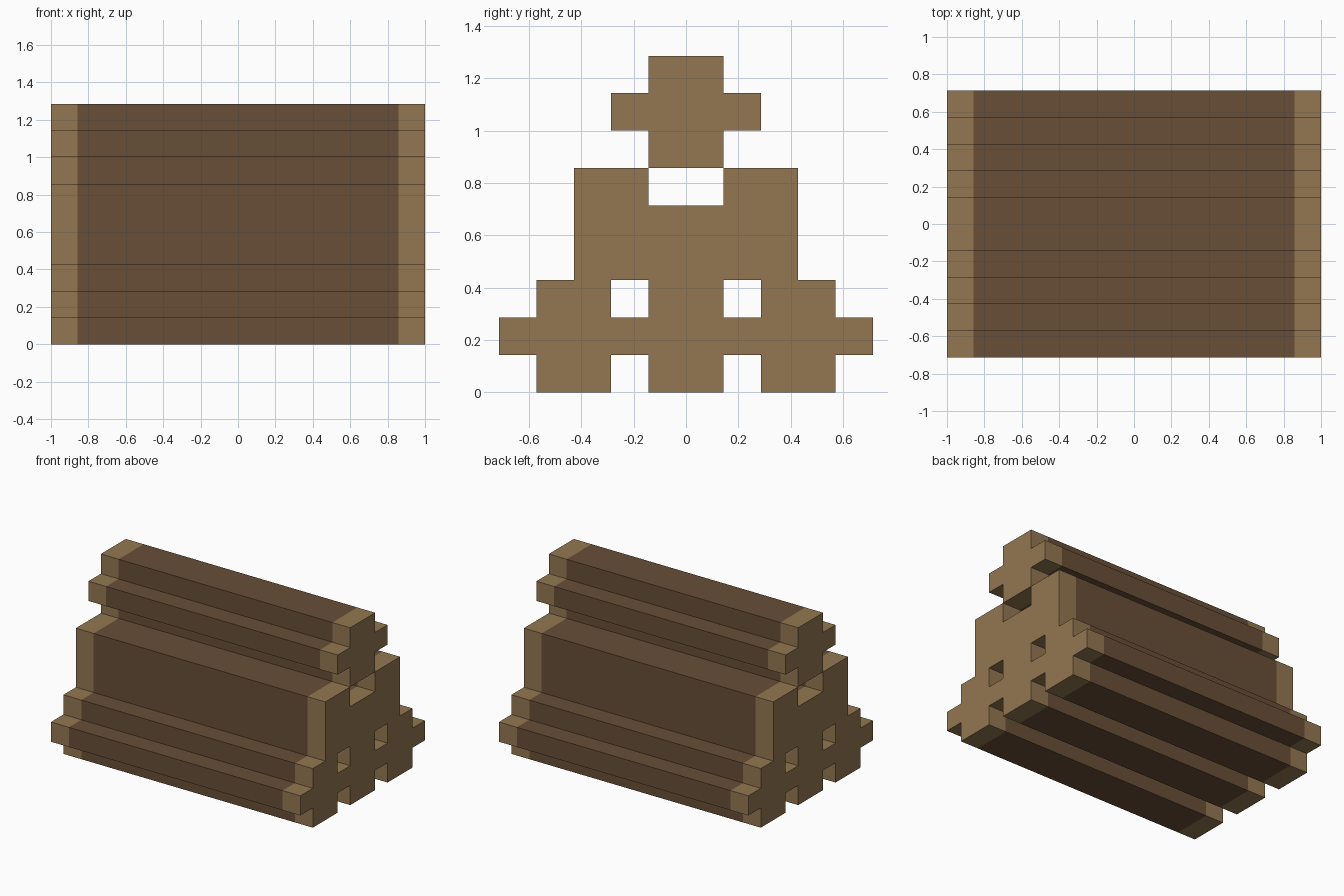
import bpy
import bmesh

cube = bpy.data.objects.get("Cube")
if cube:
    bpy.data.objects.remove(cube, do_unlink=True)

U = 1 / 7                    # one grid step
STATIONS = (-7, -6, 6, 7)    # end, bark start, bark end, end


def make_material(name, rgb):
    mat = bpy.data.materials.new(name)
    mat.use_nodes = True
    mat.diffuse_color = (*rgb, 1)
    mat.node_tree.nodes["Principled BSDF"].inputs["Base Color"].default_value = (*rgb, 1)
    return mat


bark = make_material("dark_bark", (0.14, 0.077, 0.039))
cut_wood = make_material("cut_wood", (0.295, 0.185, 0.083))


def extrude_logs(name, half):
    """Mirror a half outline (y, z) across y = 0 and extrude it along x."""
    outline = half + [(-y, z) for y, z in reversed(half) if y > 0]
    bm = bmesh.new()
    rings = [[bm.verts.new((x * U, y * U, z * U)) for y, z in outline]
             for x in STATIONS]
    n = len(outline)
    for s in range(len(rings) - 1):
        a, b = rings[s], rings[s + 1]
        for i in range(n):
            j = (i + 1) % n
            face = bm.faces.new((a[i], a[j], b[j], b[i]))
            face.material_index = 0 if s == 1 else 1   # bark only in the middle
    for ring in (rings[0], rings[-1]):
        bm.faces.new(ring).material_index = 1
    bmesh.ops.recalc_face_normals(bm, faces=bm.faces)
    mesh = bpy.data.meshes.new(name)
    bm.to_mesh(mesh)
    bm.free()
    mesh.materials.append(bark)
    mesh.materials.append(cut_wood)
    obj = bpy.data.objects.new(name, mesh)
    bpy.context.collection.objects.link(obj)
    return obj


# Three joined logs at the bottom
extrude_logs("bottom_logs", [
    (0, 0), (1, 0), (1, 1), (2, 1), (2, 0), (4, 0), (4, 1), (5, 1),
    (5, 2), (4, 2), (4, 3), (2, 3), (2, 2), (1, 2), (1, 3), (0, 3)])

# Two joined logs in the middle, with a channel between them
extrude_logs("middle_logs", [(0, 3), (3, 3), (3, 6), (1, 6), (1, 5), (0, 5)])

# Single log on top
extrude_logs("top_log", [
    (0, 6), (1, 6), (1, 7), (2, 7), (2, 8), (1, 8), (1, 9), (0, 9)])
